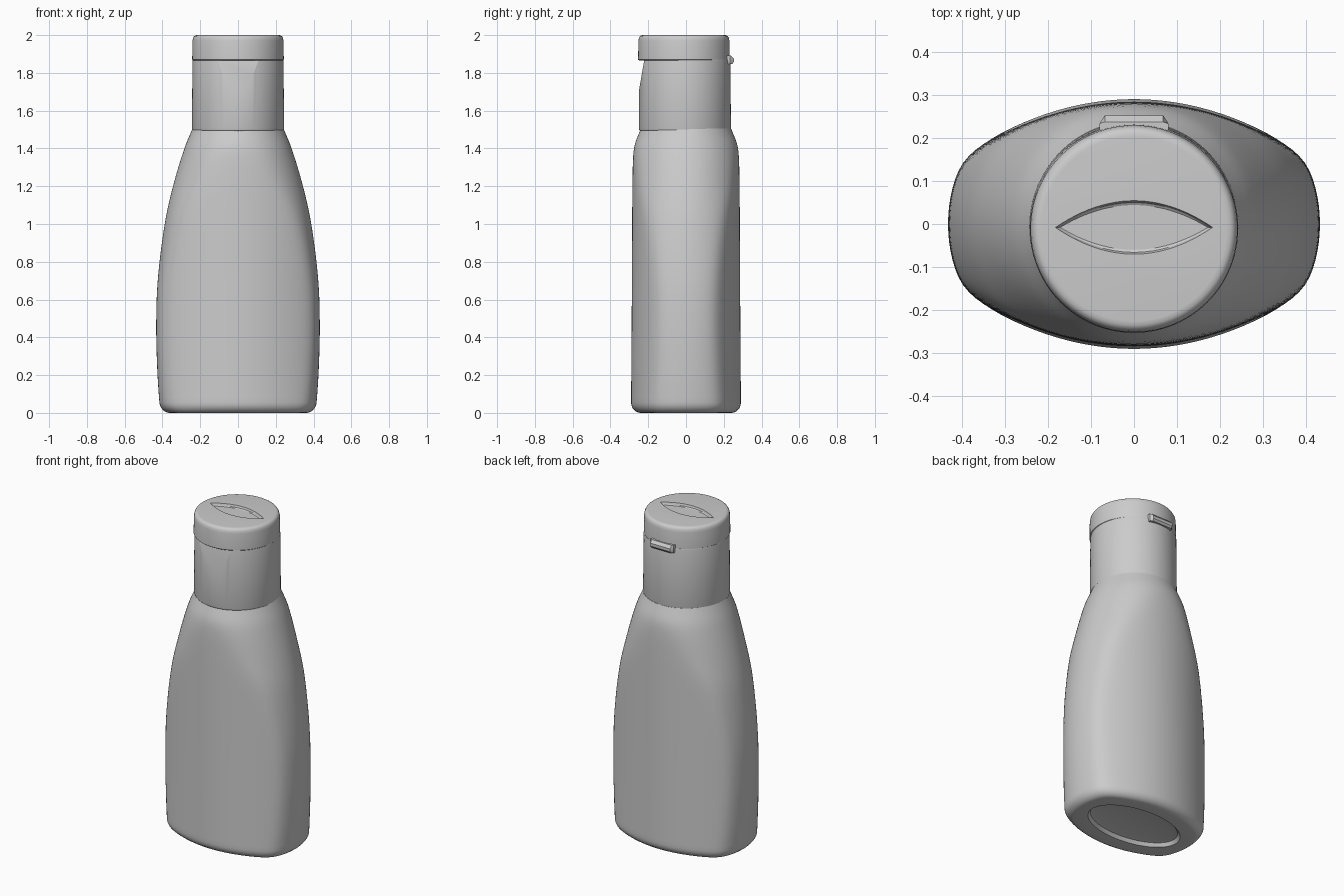
import bpy, bmesh, math

cube = bpy.data.objects.get("Cube")
if cube:
    bpy.data.objects.remove(cube, do_unlink=True)

grey = bpy.data.materials.new("plain grey")
grey.use_nodes = True
COLOUR = (0.6, 0.6, 0.6, 1)
grey.diffuse_color = COLOUR
grey.node_tree.nodes["Principled BSDF"].inputs["Base Color"].default_value = COLOUR


def loft(name, rings):
    """Skin a stack of closed rings, bottom to top, and cap both ends."""
    bm = bmesh.new()
    rows = [[bm.verts.new(p) for p in ring] for ring in rings]
    n = len(rows[0])
    for lower, upper in zip(rows, rows[1:]):
        for i in range(n):
            j = (i + 1) % n
            bm.faces.new((lower[i], lower[j], upper[j], upper[i]))
    bm.faces.new(rows[0][::-1])
    bm.faces.new(rows[-1])
    bmesh.ops.recalc_face_normals(bm, faces=bm.faces)
    mesh = bpy.data.meshes.new(name)
    bm.to_mesh(mesh)
    bm.free()
    mesh.materials.append(grey)
    obj = bpy.data.objects.new(name, mesh)
    bpy.context.collection.objects.link(obj)
    return obj


def ellipse(z, a, b, cy=0.0, n=96):
    return [(a * math.cos(2 * math.pi * i / n), cy + b * math.sin(2 * math.pi * i / n), z)
            for i in range(n)]


def activate(obj):
    bpy.ops.object.select_all(action="DESELECT")
    obj.select_set(True)
    bpy.context.view_layer.objects.active = obj


def smooth(obj, degrees=35):
    activate(obj)
    bpy.ops.object.shade_smooth_by_angle(angle=math.radians(degrees))


def carve(obj, cutter):
    mod = obj.modifiers.new("carve", "BOOLEAN")
    mod.operation = "DIFFERENCE"
    mod.solver = "EXACT"
    mod.object = cutter
    activate(obj)
    bpy.ops.object.modifier_apply(modifier=mod.name)
    bpy.data.objects.remove(cutter, do_unlink=True)


def curve_value(points, z):
    """Smooth interpolation through (z, value) points."""
    for k in range(len(points) - 1):
        if z <= points[k + 1][0] or k == len(points) - 2:
            break

    def slope(i):
        a, b = points[max(i - 1, 0)], points[min(i + 1, len(points) - 1)]
        return (b[1] - a[1]) / (b[0] - a[0])

    (z0, v0), (z1, v1) = points[k], points[k + 1]
    h = z1 - z0
    t = (z - z0) / h
    return ((2 * t**3 - 3 * t**2 + 1) * v0 + (t**3 - 2 * t**2 + t) * h * slope(k)
            + (3 * t**2 - 2 * t**3) * v1 + (t**3 - t**2) * h * slope(k + 1))


# Bottle body: an oval that narrows to the neck, trimmed by bowed front and back panels
WIDTH = [(0, 0.412), (0.2, 0.426), (0.45, 0.433), (0.7, 0.425), (1.0, 0.388),
         (1.2, 0.344), (1.4, 0.284), (1.5, 0.243)]
DEPTH = [(0, 0.39), (0.6, 0.385), (1.0, 0.35), (1.2, 0.312), (1.4, 0.28), (1.5, 0.241)]
PANEL = [(0, 0.291), (0.6, 0.287), (1.0, 0.285), (1.5, 0.283)]


def body_ring(z, inset=0.0, n=128):
    a, b, d = (curve_value(c, z) for c in (WIDTH, DEPTH, PANEL))
    ring = []
    for i in range(n):
        t = 2 * math.pi * i / n
        c, s = math.cos(t), abs(math.sin(t))
        side = 1 / math.hypot(c / a, s / b)
        panel = 2 * d / (s + math.sqrt(s * s + 4 * 0.82 * c * c * d))
        r = (side**-32 + panel**-32) ** (-1 / 32) - inset
        ring.append((r * c, r * math.sin(t), z))
    return ring


rings = [ellipse(0.026, 0.27, 0.14, n=128), ellipse(0.022, 0.29, 0.158, n=128),
         ellipse(0.002, 0.305, 0.172, n=128)]
for k in range(7):  # rounded foot
    t = k / 6 * math.pi / 2
    rings.append(body_ring(0.055 * (1 - math.cos(t)), 0.05 * (1 - math.sin(t))))
rings += [body_ring(0.055 + (1.505 - 0.055) * k / 56) for k in range(1, 57)]
body = loft("bottle_body", rings)
smooth(body, 40)

# Cap base with a flat slanted thumb notch under the lid
cap = loft("cap_base", [ellipse(z, r, r, -0.006) for z, r in
                        ((1.492, 0.236), (1.498, 0.242), (1.506, 0.244), (1.86, 0.241), (1.87, 0.239))])
notch = loft("notch_cutter", [
    [(-0.2, -0.25, 1.70), (0.2, -0.25, 1.70), (0.2, -0.4, 1.70), (-0.2, -0.4, 1.70)],
    [(-0.2, -0.219, 1.88), (0.2, -0.219, 1.88), (0.2, -0.4, 1.88), (-0.2, -0.4, 1.88)]])
notch.hide_render = True
carve(cap, notch)
smooth(cap, 20)

# Flip lid, set slightly forward, with a lens-shaped recess on top
lid = loft("flip_lid", [ellipse(z, r, r, -0.011) for z, r in
                        ((1.866, 0.238), (1.870, 0.2425), (1.97, 0.241), (1.985, 0.238),
                         (1.994, 0.233), (1.999, 0.225), (2.0, 0.215))])


def lens_ring(z, half, bulge, n=24):
    front = [(-half + 2 * half * i / n, -bulge * (1 - (2 * i / n - 1) ** 2) - 0.008, z)
             for i in range(n)]
    return front + [(-x, -y - 0.016, z) for x, y, z in front]


lens = loft("lens_cutter", [lens_ring(1.984, 0.172, 0.052), lens_ring(1.988, 0.178, 0.058),
                            lens_ring(2.01, 0.187, 0.066)])
lens.hide_render = True
carve(lid, lens)
smooth(lid, 30)

# Hinge tab at the back of the lid
hinge = loft("hinge_tab", [
    [(-0.08, 0.2, z), (0.08, 0.2, z), (0.08, 0.234, z), (0.068, y, z), (-0.068, y, z), (-0.08, 0.234, z)]
    for z, y in ((1.846, 0.244), (1.858, 0.253), (1.876, 0.253), (1.892, 0.238))])
smooth(hinge, 25)
